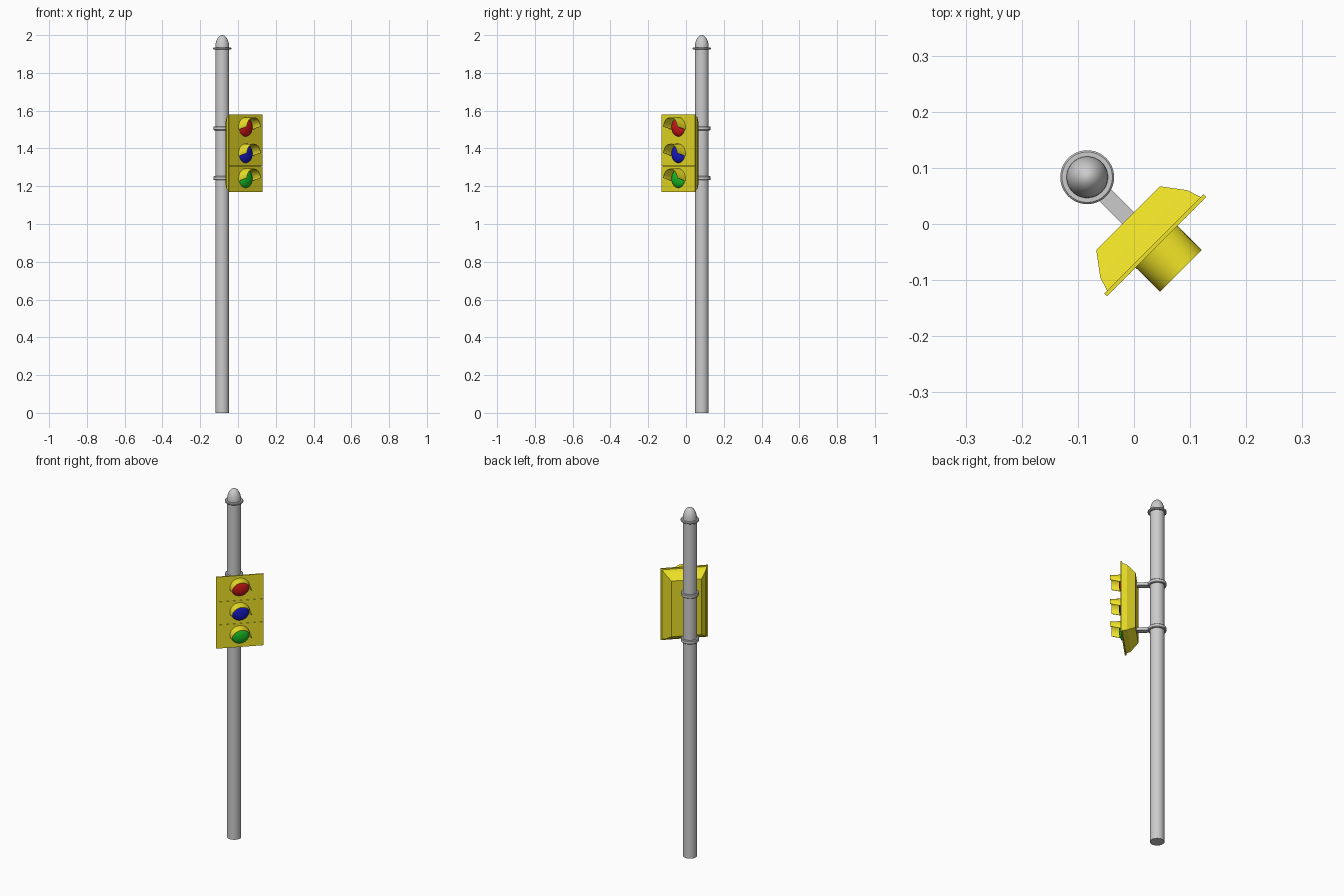
import bpy, bmesh, math
from mathutils import Matrix

if "Cube" in bpy.data.objects:
    bpy.data.objects.remove(bpy.data.objects["Cube"])

# The signal is built facing -y, then turned 45 degrees about z
TURN = Matrix.Rotation(math.radians(45), 4, 'Z')
POLE_Y = 0.118


def material(name, rgb):
    m = bpy.data.materials.new(name)
    m.diffuse_color = (*rgb, 1)
    m.use_nodes = True
    m.node_tree.nodes["Principled BSDF"].inputs["Base Color"].default_value = m.diffuse_color
    return m


YELLOW = material("yellow_paint", (0.86, 0.76, 0.02))
RED = material("red_glass", (0.65, 0.01, 0.01))
BLUE = material("blue_glass", (0.01, 0.01, 0.6))
GREEN = material("green_glass", (0.01, 0.55, 0.02))


def finish(name, bm, mat=None, smooth=True):
    bmesh.ops.recalc_face_normals(bm, faces=bm.faces)
    bm.transform(TURN)
    me = bpy.data.meshes.new(name)
    bm.to_mesh(me)
    bm.free()
    ob = bpy.data.objects.new(name, me)
    bpy.context.collection.objects.link(ob)
    if mat:
        me.materials.append(mat)
    if smooth:
        bpy.ops.object.select_all(action='DESELECT')
        ob.select_set(True)
        bpy.context.view_layer.objects.active = ob
        bpy.ops.object.shade_smooth_by_angle(angle=math.radians(35))
    return ob


def loft(bm, rings):
    loops = [[bm.verts.new(p) for p in ring] for ring in rings]
    n = len(loops[0])
    for a, b in zip(loops, loops[1:]):
        for i in range(n):
            bm.faces.new((a[i], a[(i + 1) % n], b[(i + 1) % n], b[i]))
    bm.faces.new(loops[0])
    bm.faces.new(loops[-1])


def lathe(name, profile, matrix, mat=None, n=48):
    """Closed solid of revolution from (radius, height) pairs."""
    bm = bmesh.new()
    loft(bm, [[(r * math.cos(2 * math.pi * i / n), r * math.sin(2 * math.pi * i / n), h)
               for i in range(n)] for r, h in profile])
    bm.transform(matrix)
    return finish(name, bm, mat)


def box(name, x, y, z, mat=None):
    bm = bmesh.new()
    loft(bm, [[(x[0], v, z[0]), (x[1], v, z[0]), (x[1], v, z[1]), (x[0], v, z[1])] for v in y])
    return finish(name, bm, mat, smooth=False)


def dome(radius, height, start, steps=10):
    return [(max(radius * math.cos(t), 0.0005), start + height * math.sin(t))
            for t in [math.pi / 2 * i / steps for i in range(steps + 1)]]


# Pole, collar and pointed cap
at_pole = Matrix.Translation((0, POLE_Y, 0))
lathe("pole", [(0.037, 0), (0.037, 1.93)], at_pole)
lathe("cap_collar", [(0.045, 1.923), (0.048, 1.926), (0.048, 1.932), (0.045, 1.935)], at_pole)
lathe("pole_cap", dome(0.037, 0.066, 1.934), at_pole)

# Clamps and arms holding the housing
for i, z in enumerate((1.243, 1.506)):
    lathe(f"clamp_{i}", [(0.044, z - 0.01), (0.047, z - 0.007), (0.047, z + 0.007), (0.044, z + 0.01)], at_pole)
    box(f"arm_{i}", (-0.015, 0.015), (0.008, 0.09), (z - 0.008, z + 0.008))

# Housing with bevelled back
bm = bmesh.new()
loft(bm, [[(-w, y, 1.375 - h), (w, y, 1.375 - h), (w, y, 1.375 + h), (-w, y, 1.375 + h)]
          for w, h, y in ((0.118, 0.198, -0.0505), (0.110, 0.19, -0.025), (0.080, 0.16, 0.015))])
finish("housing", bm, YELLOW, smooth=False)

# Three front plates, each with a lens and a visor
for name, mat, zc, z0, z1 in (("red", RED, 1.512, 1.438, 1.58),
                              ("blue", BLUE, 1.372, 1.306, 1.437),
                              ("green", GREEN, 1.24, 1.17, 1.305)):
    box(f"{name}_plate", (-0.125, 0.125), (-0.057, -0.05), (z0, z1), YELLOW)
    facing = Matrix.Translation((0, -0.055, zc)) @ Matrix.Rotation(math.pi / 2, 4, 'X')
    lathe(f"{name}_lens", dome(0.049, 0.022, 0), facing, mat)

    # Visor: half tube whose lower edge slants up towards the front
    bm = bmesh.new()
    n, rows = 32, []
    for y, drop in ((-0.055, 14), (-0.118, -4)):
        a0, a1 = math.radians(-drop), math.radians(180 + drop)
        rows.append([bm.verts.new((r * math.cos(a), y, zc + r * math.sin(a)))
                     for r, seq in ((0.053, range(n + 1)), (0.0505, range(n, -1, -1)))
                     for a in [a0 + (a1 - a0) * k / n for k in seq]])
    m = len(rows[0])
    for k in range(m):
        j = (k + 1) % m
        bm.faces.new((rows[0][k], rows[0][j], rows[1][j], rows[1][k]))
    for row in rows:
        for k in range(n):
            bm.faces.new((row[k], row[k + 1], row[m - 2 - k], row[m - 1 - k]))
    finish(f"{name}_visor", bm, YELLOW)
